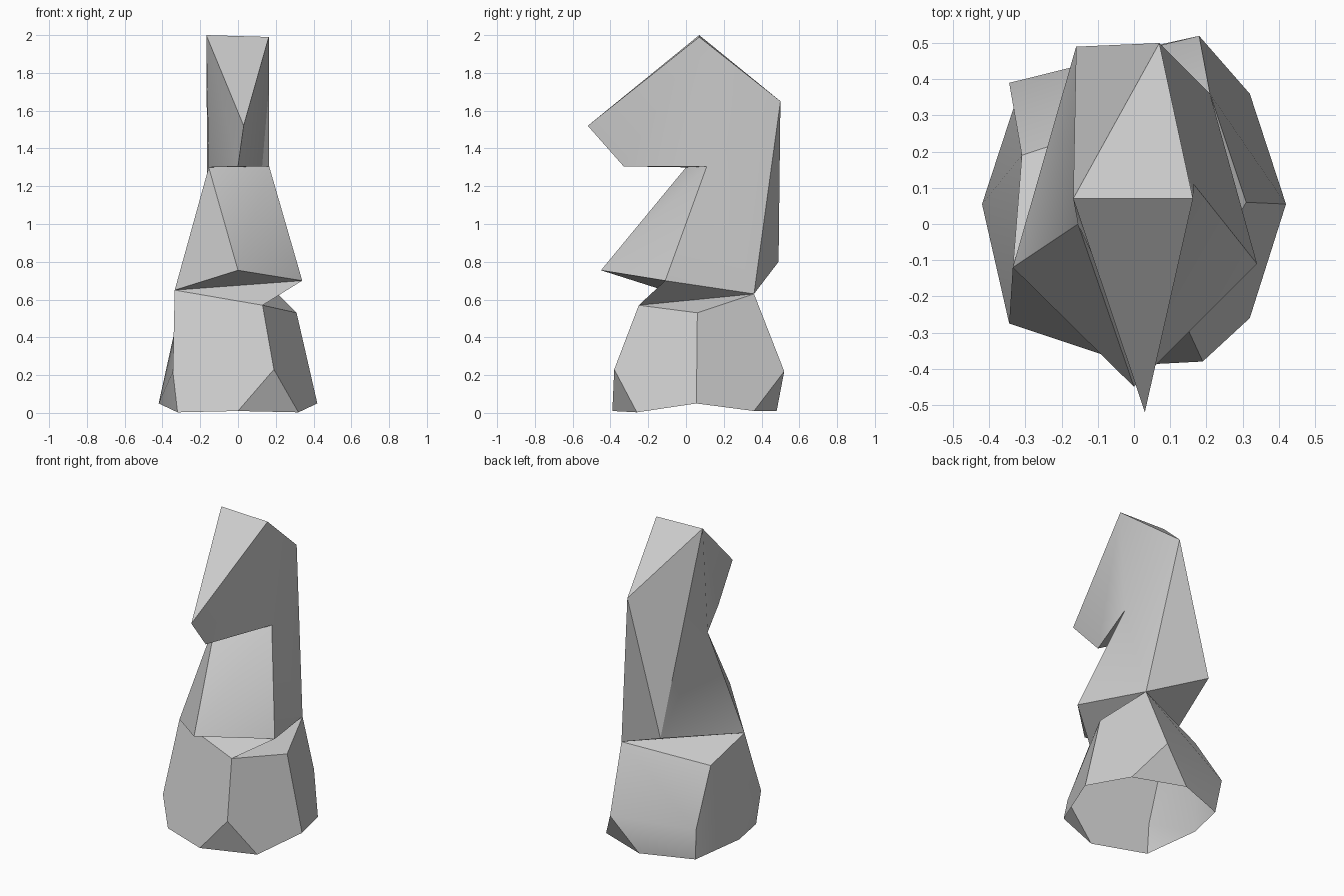
import bpy, bmesh, math

cube = bpy.data.objects.get("Cube")
if cube:
    bpy.data.objects.remove(cube, do_unlink=True)


def make_material(name, color):
    mat = bpy.data.materials.new(name)
    mat.use_nodes = True
    mat.diffuse_color = color
    bsdf = mat.node_tree.nodes["Principled BSDF"]
    bsdf.inputs["Base Color"].default_value = color
    bsdf.inputs["Roughness"].default_value = 0.8
    return mat


# Named corners of the faceted piece
corners = {
    # middle of the foot, front and back
    "foot_front": (0, -0.39, 0.01), "foot_back": (0, 0.48, 0.01),
    # bevel corners above the foot
    "bevel_front_left": (-0.345, -0.275, 0.22), "bevel_front_right": (0.19, -0.38, 0.23),
    "bevel_back_left": (-0.345, 0.39, 0.22), "bevel_back_right": (0.18, 0.52, 0.22),
    # upper rim of the base
    "rim_left": (-0.31, 0.19, 0.55), "rim_right": (0.31, 0.06, 0.53),
    "rim_front": (0.13, -0.25, 0.57), "rim_back": (0.21, 0.36, 0.63),
    # chest
    "chest_left": (-0.335, -0.12, 0.65), "chest_right": (0.34, -0.11, 0.70),
    "chest_tip": (0, -0.45, 0.755),
    # neck and head
    "throat_left": (-0.155, 0.0, 1.3), "throat_right": (0.165, 0.11, 1.305),
    "neck_back": (-0.16, 0.49, 0.8), "mane": (0.07, 0.5, 1.65),
    "brow_left": (-0.168, 0.07, 2.0), "brow_right": (0.163, 0.07, 1.99),
    "nose": (0.03, -0.52, 1.52), "chin": (0, -0.33, 1.305),
}
# Mirrored corners of the foot
for side, s in (("left", -1), ("right", 1)):
    corners["foot_front_" + side] = (s * 0.32, -0.26, 0.003)
    corners["foot_mid_" + side] = (s * 0.42, 0.055, 0.05)
    corners["foot_back_" + side] = (s * 0.32, 0.36, 0.01)

base_faces = [
    # front, with its cut corner
    "chest_left rim_front bevel_front_right foot_front foot_front_left bevel_front_left",
    "bevel_front_right foot_front foot_front_right",
    # right side
    "rim_front bevel_front_right foot_front_right foot_mid_right rim_right",
    "rim_right foot_mid_right foot_back_right bevel_back_right rim_back",
    # back
    "bevel_back_right foot_back_right foot_back",
    "bevel_back_right bevel_back_left foot_back_left foot_back",
    "rim_back rim_left bevel_back_left bevel_back_right",
    # left side
    "rim_left bevel_back_left foot_back_left foot_mid_left",
    "rim_left foot_mid_left bevel_front_left chest_left",
    "foot_mid_left foot_front_left bevel_front_left",
    # top ledge and the notch under the chest
    "rim_back rim_left chest_left",
    "rim_back rim_right rim_front",
    "rim_back chest_right rim_front",
    "chest_left chest_right rim_front",
]
neck_faces = [
    "chest_tip chest_left chest_right",
    "chest_tip throat_left throat_right",
    "chest_tip throat_left chest_left",
    "chest_tip throat_right chest_right",
    "chest_right throat_right rim_back",
    "rim_back neck_back chest_left",
    "neck_back chest_left throat_left",
    "mane neck_back rim_back",
]
head_faces = [
    "brow_left brow_right nose",
    "brow_left brow_right mane",
    "mane neck_back brow_left",
    "brow_left neck_back throat_left",
    "brow_left throat_left chin nose",
    "mane rim_back throat_right brow_right",
    "brow_right throat_right chin nose",
    "chin throat_left throat_right",
]

# One continuous shell, open underneath
bm = bmesh.new()
verts = {name: bm.verts.new(co) for name, co in corners.items()}
for face in base_faces + neck_faces + head_faces:
    bm.faces.new([verts[name] for name in face.split()])
bmesh.ops.recalc_face_normals(bm, faces=bm.faces)
mesh = bpy.data.meshes.new("horse_head_piece")
bm.to_mesh(mesh)
bm.free()
mesh.materials.append(make_material("light_grey", (0.6, 0.6, 0.6, 1)))

piece = bpy.data.objects.new("horse_head_piece", mesh)
bpy.context.collection.objects.link(piece)
bpy.ops.object.select_all(action="DESELECT")
piece.select_set(True)
bpy.context.view_layer.objects.active = piece
bpy.ops.object.shade_smooth_by_angle(angle=math.radians(30))
